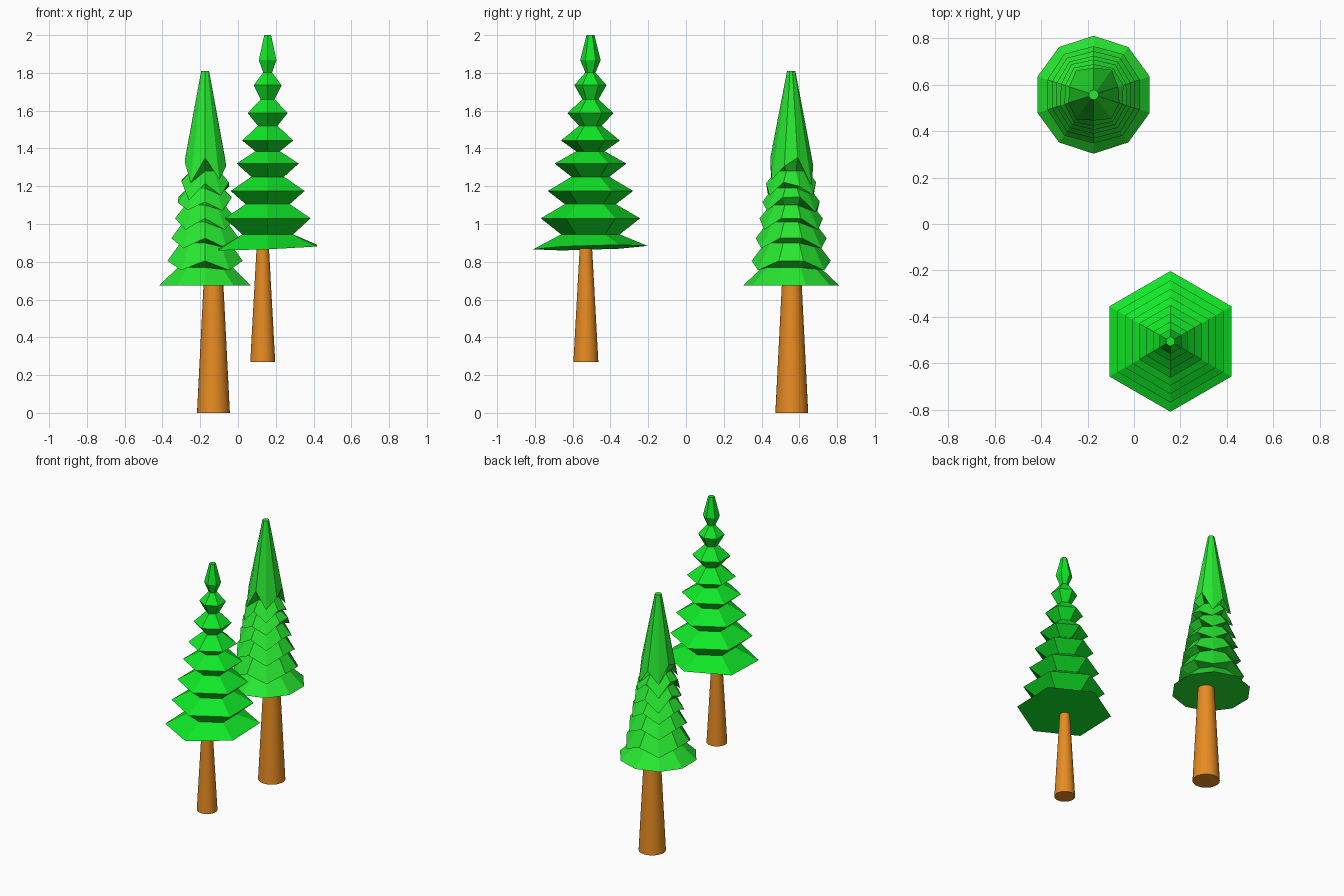
import bpy, bmesh, math, random

if "Cube" in bpy.data.objects:
    bpy.data.objects.remove(bpy.data.objects["Cube"])

random.seed(4)


def material(name, rgb):
    m = bpy.data.materials.new(name)
    m.diffuse_color = (*rgb, 1)
    m.use_nodes = True
    m.node_tree.nodes["Principled BSDF"].inputs["Base Color"].default_value = m.diffuse_color
    return m


def foliage(name, centre, sides, profile, mat, tilt=(0, 0)):
    """Stack rings (z, radius, droop) into a capped, flat-shaded tiered cone."""
    bm = bmesh.new()
    rings = []
    for k, (z, r, droop) in enumerate(profile):
        ring = []
        for i in range(sides):
            a = math.pi / 2 + math.tau * i / sides
            # diagonal corners hang down, the others lift, along the tier's slope
            sign = -1 if i % 5 in (1, 4) else 1
            dz = droop * (sign + random.uniform(-0.5, 0.5) * (z > 1))
            rr = r - 0.15 * dz
            x, y = rr * math.cos(a), rr * math.sin(a)
            if k == 0:
                dz += tilt[0] * x + tilt[1] * y
            ring.append(bm.verts.new((centre[0] + x, centre[1] + y, z + dz)))
        rings.append(ring)
    for lo, hi in zip(rings, rings[1:]):
        for i in range(sides):
            j = (i + 1) % sides
            bm.faces.new((lo[i], lo[j], hi[j], hi[i]))
    bm.faces.new(rings[0][::-1])
    bm.faces.new(rings[-1])
    me = bpy.data.meshes.new(name)
    bm.to_mesh(me)
    bm.free()
    me.materials.append(mat)
    bpy.context.collection.objects.link(bpy.data.objects.new(name, me))


def trunk(name, x, y, z0, z1, r0, r1, mat):
    bpy.ops.mesh.primitive_cone_add(vertices=32, radius1=r0, radius2=r1,
                                    depth=z1 - z0, location=(x, y, (z0 + z1) / 2))
    o = bpy.context.object
    o.name = name
    o.data.materials.append(mat)
    bpy.ops.object.shade_smooth_by_angle(angle=math.radians(40))


bark = material("bark", (0.80, 0.26, 0.016))
bright = material("bright_green", (0.005, 0.80, 0.02))
soft = material("soft_green", (0.02, 0.80, 0.03))

# Front tree: regular six-sided tiers
trunk("front_trunk", 0.131, -0.53, 0.27, 0.87, 0.066, 0.033, bark)
front_profile = [(0.875, 0.303), (0.945, 0.155), (1.03, 0.263), (1.105, 0.135),
                 (1.175, 0.226), (1.25, 0.10), (1.32, 0.19), (1.385, 0.075),
                 (1.442, 0.156), (1.52, 0.06), (1.587, 0.122), (1.66, 0.043),
                 (1.735, 0.085), (1.802, 0.027), (1.867, 0.054), (2.0, 0.021)]
foliage("front_foliage", (0.157, -0.506), 6,
        [(z, r, 0) for z, r in front_profile], bright, tilt=(0.04, 0.03))

# Rear tree: ten-sided tiers growing more ragged towards a long plain tip
trunk("rear_trunk", -0.13, 0.56, 0.0, 0.79, 0.087, 0.047, bark)
rear_profile = [(0.675, 0.254, 0), (0.77, 0.153, 0), (0.78, 0.213, 0.025),
                (0.90, 0.138, 0), (0.898, 0.192, 0.027),
                (1.01, 0.122, 0), (1.0, 0.172, 0.03),
                (1.10, 0.110, 0), (1.095, 0.155, 0.035),
                (1.19, 0.098, 0), (1.18, 0.138, 0.04),
                (1.28, 0.082, 0), (1.275, 0.122, 0.055), (1.81, 0.022, 0)]
foliage("rear_foliage", (-0.174, 0.557), 10, rear_profile, soft)
